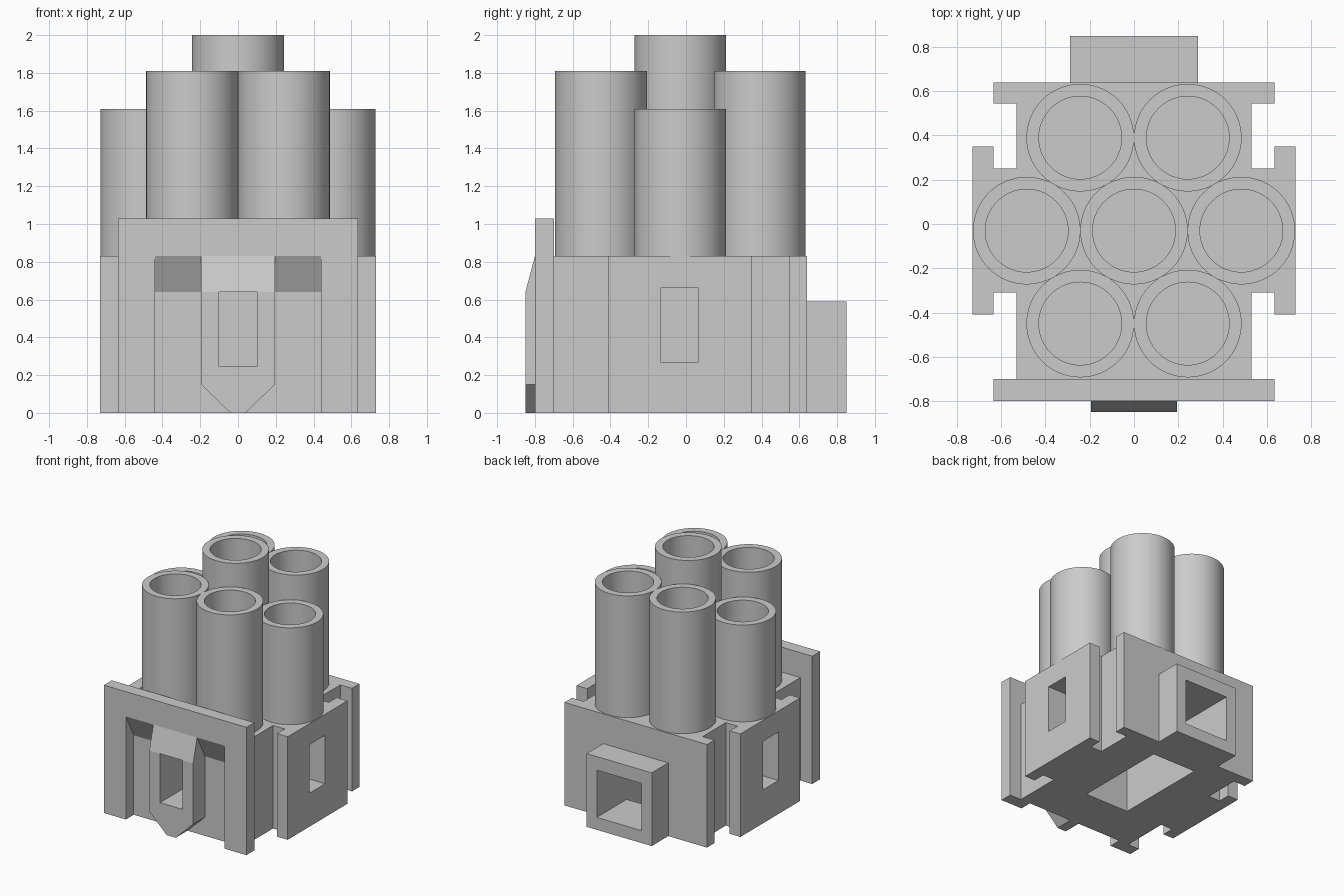
import bpy
import bmesh
from mathutils import Vector

default = bpy.data.objects.get("Cube")
if default:
    bpy.data.objects.remove(default, do_unlink=True)

grey = bpy.data.materials.new("light_grey_plastic")
grey.use_nodes = True
colour = (0.6, 0.6, 0.6, 1)
grey.diffuse_color = colour
grey.node_tree.nodes["Principled BSDF"].inputs["Base Color"].default_value = colour


def finish(bm, name):
    bmesh.ops.recalc_face_normals(bm, faces=bm.faces)
    mesh = bpy.data.meshes.new(name)
    bm.to_mesh(mesh)
    bm.free()
    mesh.materials.append(grey)
    ob = bpy.data.objects.new(name, mesh)
    bpy.context.collection.objects.link(ob)
    return ob


def prism(name, points, axis, lo, hi, slope=None):
    """Extrude a 2D profile along an axis, optionally sliced by a plane."""
    place = {"x": lambda a, b: (lo, a, b),
             "y": lambda a, b: (a, lo, b),
             "z": lambda a, b: (a, b, lo)}[axis]
    bm = bmesh.new()
    face = bm.faces.new([bm.verts.new(place(*p)) for p in points])
    out = bmesh.ops.extrude_face_region(bm, geom=[face])
    shift = Vector([hi - lo if a == axis else 0 for a in "xyz"])
    bmesh.ops.translate(bm, vec=shift, verts=[v for v in out["geom"] if isinstance(v, bmesh.types.BMVert)])
    if slope:
        geom = bm.verts[:] + bm.edges[:] + bm.faces[:]
        cut = bmesh.ops.bisect_plane(bm, geom=geom, plane_co=slope[0],
                                     plane_no=slope[1], clear_outer=True)
        edges = [e for e in cut["geom_cut"] if isinstance(e, bmesh.types.BMEdge)]
        bmesh.ops.contextual_create(bm, geom=edges)
    return finish(bm, name)


def box(name, x0, x1, y0, y1, z0, z1):
    return prism(name, [(x0, y0), (x1, y0), (x1, y1), (x0, y1)], "z", z0, z1)


def carve(ob, cutters):
    bpy.context.view_layer.objects.active = ob
    for cutter in cutters:
        mod = ob.modifiers.new("cut", "BOOLEAN")
        mod.operation = "DIFFERENCE"
        mod.solver = "EXACT"
        mod.object = cutter
        bpy.ops.object.modifier_apply(modifier=mod.name)


TOP = 0.83

# Housing: one outline with side flanges and a wide rear wall
half = [(0.53, -0.70), (0.53, -0.31), (0.635, -0.31), (0.635, -0.41),
        (0.73, -0.41), (0.73, 0.35), (0.635, 0.35), (0.635, 0.25),
        (0.53, 0.25), (0.53, 0.545), (0.635, 0.545), (0.635, 0.64)]
outline = half + [(-x, y) for x, y in reversed(half)]
housing = prism("housing", outline, "z", 0, TOP)

# Rear socket, front plate and pointed latch
rear_socket = box("rear_socket", -0.29, 0.29, 0.64, 0.85, 0, 0.59)
front_plate = box("front_plate", -0.635, 0.635, -0.80, -0.70, 0, 1.03)
latch_shape = [(-0.04, 0), (0.04, 0), (0.195, 0.15), (0.195, TOP),
               (-0.195, TOP), (-0.195, 0.15)]
latch = prism("latch", latch_shape, "y", -0.85, -0.70,
              slope=((0, -0.85, 0.64), (0, -0.19, 0.05)))

# Cutters
rear_channel = prism("rear_channel_cutter",
                     [(0.95, 0.1), (0.95, 0.48), (-0.32, 0.48),
                      (-0.32, -0.1), (0.47, -0.1), (0.47, 0.1)], "x", -0.2, 0.2)
front_slot = box("front_slot_cutter", -0.1, 0.1, -0.95, -0.5, 0.245, 0.64)
side_slots = [box("side_slot_cutter", *sorted((s * 0.4, s * 0.9)),
                  -0.135, 0.065, 0.27, 0.66) for s in (-1, 1)]
recess = prism("recess_cutter",
               [(-0.90, -0.1), (-0.90, 1.02), (-0.80, TOP), (-0.70, 0.64),
                (-0.65, 0.545), (-0.65, -0.1)], "x", -0.44, 0.44)

carve(housing, [rear_channel, front_slot] + side_slots)
carve(rear_socket, [rear_channel])
carve(front_plate, [recess])
carve(latch, [front_slot])
for cutter in [rear_channel, front_slot, recess] + side_slots:
    bpy.data.objects.remove(cutter, do_unlink=True)


# Wire tubes: hollow, open at the top
def tube(name, x, y, top, segments=64):
    bm = bmesh.new()
    rings = []
    for radius, z in ((0.243, TOP), (0.243, top), (0.187, top), (0.187, TOP)):
        made = bmesh.ops.create_circle(bm, segments=segments, radius=radius)
        bmesh.ops.translate(bm, vec=(x, y, z), verts=made["verts"])
        rings.append(made["verts"])
    for a, b in zip(rings, rings[1:] + rings[:1]):
        for i in range(segments):
            j = (i + 1) % segments
            bm.faces.new((a[i], a[j], b[j], b[i]))
    ob = finish(bm, name)
    bpy.ops.object.select_all(action="DESELECT")
    ob.select_set(True)
    bpy.context.view_layer.objects.active = ob
    bpy.ops.object.shade_smooth_by_angle()


tube("tube_centre", 0, -0.03, 2.0)
for side, s in (("left", 1), ("right", -1)):
    tube("tube_middle_" + side, s * 0.485, -0.03, 1.61)
    tube("tube_front_" + side, s * 0.243, -0.45, 1.81)
    tube("tube_back_" + side, s * 0.243, 0.39, 1.81)
